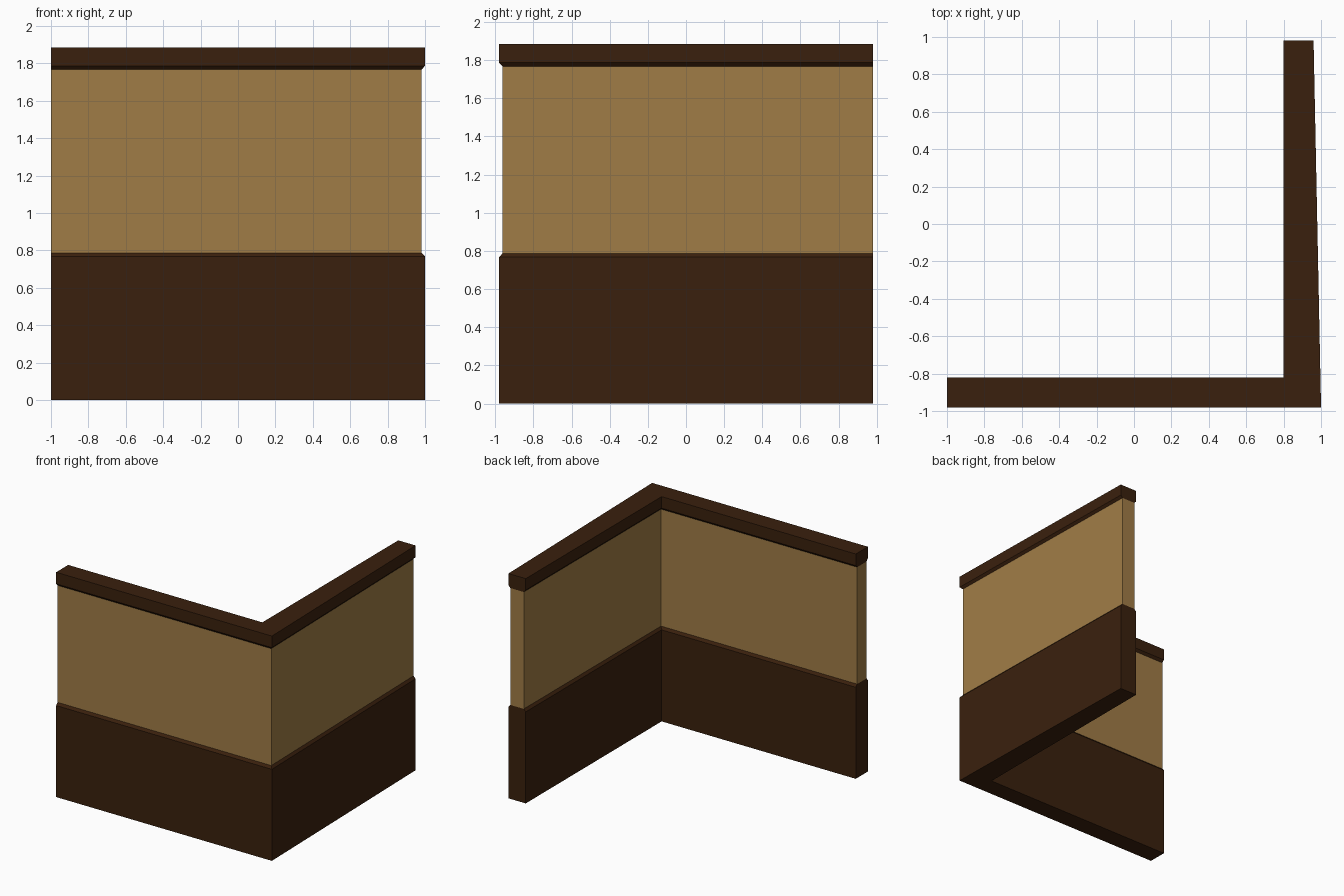
import bpy
import bmesh

cube = bpy.data.objects.get("Cube")
if cube:
    bpy.data.objects.remove(cube, do_unlink=True)


def material(name, rgb):
    mat = bpy.data.materials.new(name)
    mat.use_nodes = True
    colour = (*rgb, 1.0)
    mat.diffuse_color = colour
    bsdf = mat.node_tree.nodes["Principled BSDF"]
    bsdf.inputs["Base Color"].default_value = colour
    bsdf.inputs["Roughness"].default_value = 0.9
    return mat


def outline(inset):
    """L-shaped plan, narrowed on its long sides but flush at both free ends."""
    front, back = -0.98 + inset, -0.82 - inset
    inner = 0.80 + inset
    return [(-1, front), (1 - inset, front), (0.96 - inset, 0.98),
            (inner, 0.98), (inner, back), (-1, back)]


def wall_band(name, levels, mat, cap_bottom=False, cap_top=False):
    """Loft the plan through (height, inset) levels."""
    bm = bmesh.new()
    rings = [[bm.verts.new((x, y, z)) for x, y in outline(inset)]
             for z, inset in levels]
    for low, high in zip(rings, rings[1:]):
        for i in range(len(low)):
            j = (i + 1) % len(low)
            bm.faces.new((low[i], low[j], high[j], high[i]))
    # Each cap is two quads meeting at the mitred corner
    for ring, wanted, flip in ((rings[0], cap_bottom, True),
                               (rings[-1], cap_top, False)):
        if wanted:
            a, b, c, d, e, f = ring
            for quad in ((a, b, e, f), (b, c, d, e)):
                bm.faces.new(quad[::-1] if flip else quad)
    mesh = bpy.data.meshes.new(name)
    bm.to_mesh(mesh)
    bm.free()
    mesh.materials.append(mat)
    obj = bpy.data.objects.new(name, mesh)
    bpy.context.collection.objects.link(obj)


wood = material("dark wood", (0.042, 0.0145, 0.004))
plaster = material("tan plaster", (0.352, 0.202, 0.061))
RECESS = 0.018

# Lower wainscot with bevelled top edge
wall_band("wainscot", [(0, 0), (0.767, 0), (0.787, RECESS)], wood, cap_bottom=True)
# Recessed wall panel
wall_band("wall_panel", [(0.787, RECESS), (1.767, RECESS)], plaster)
# Top rail with bevelled underside
wall_band("top_rail", [(1.767, RECESS), (1.787, 0), (1.884, 0)], wood, cap_top=True)
